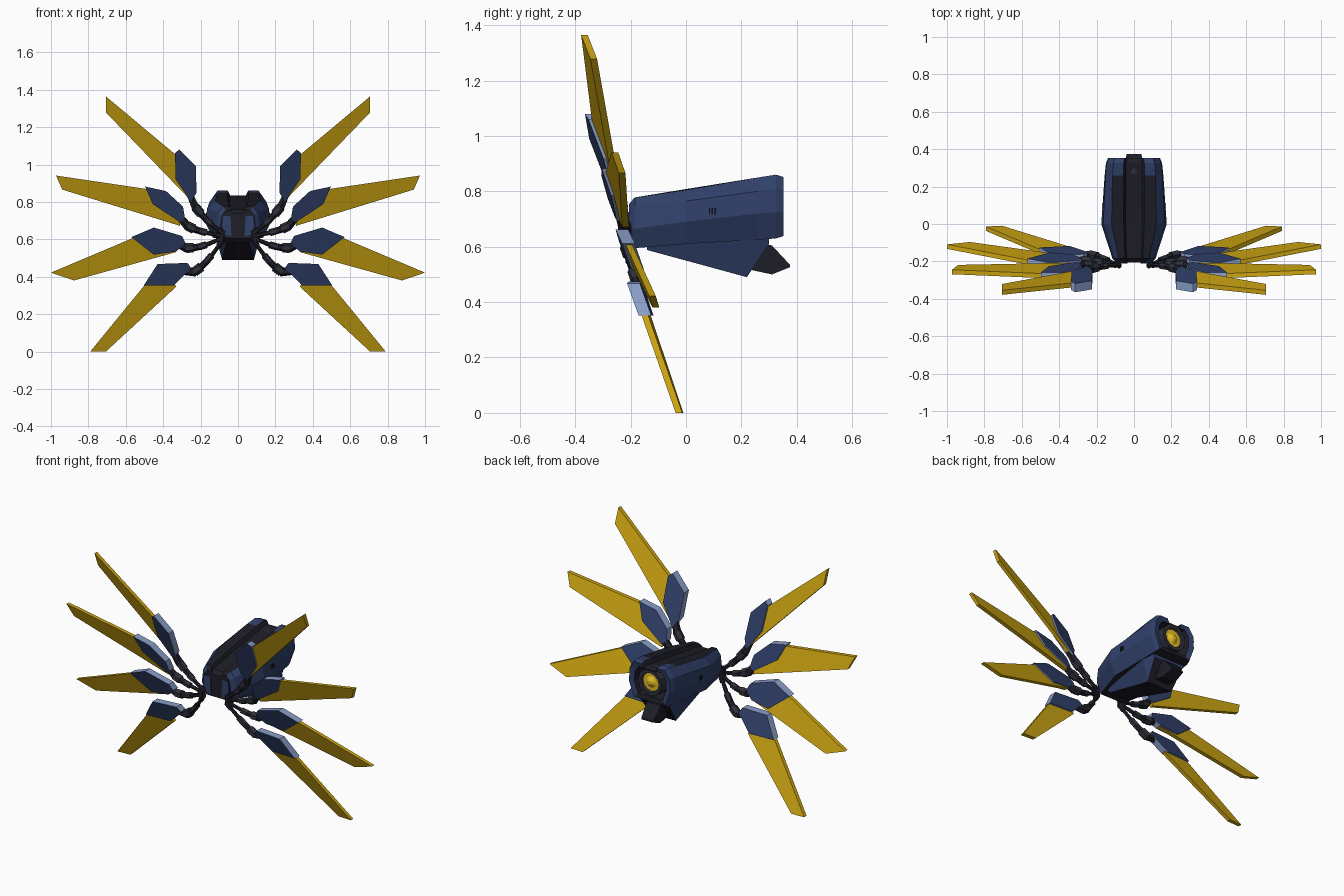
import bpy, bmesh, math
from mathutils import Vector

if "Cube" in bpy.data.objects:
    bpy.data.objects.remove(bpy.data.objects["Cube"])


def mat(name, rgb):
    m = bpy.data.materials.new(name)
    m.diffuse_color = (*rgb, 1)
    m.use_nodes = True
    m.node_tree.nodes["Principled BSDF"].inputs["Base Color"].default_value = m.diffuse_color
    return m


NAVY = mat("navy", (0.030, 0.052, 0.145))
DARK = mat("charcoal", (0.013, 0.013, 0.021))
STEEL = mat("pale steel blue", (0.25, 0.34, 0.58))
GOLD = mat("gold", (0.60, 0.37, 0.006))
GREY = mat("gunmetal", (0.028, 0.030, 0.042))
BRIGHT = mat("bright gold", (0.80, 0.52, 0.02))


def finish(bm, name, mats, mirror=False):
    bmesh.ops.recalc_face_normals(bm, faces=bm.faces[:])
    me = bpy.data.meshes.new(name)
    bm.to_mesh(me)
    bm.free()
    for m in mats:
        me.materials.append(m)
    ob = bpy.data.objects.new(name, me)
    bpy.context.collection.objects.link(ob)
    if mirror:
        ob.modifiers.new("Mirror", 'MIRROR')
    return ob


def loft(name, sections, mats, rule):
    """Skin mirrored half sections (y, [(x, z) from top to bottom]); rule gives the face material."""
    bm = bmesh.new()
    rings = []
    for y, half in sections:
        pts = half + [(-x, z) for x, z in reversed(half)]
        rings.append([bm.verts.new((x, y, z)) for x, z in pts])
    n, h = len(rings[0]), len(sections[0][1])
    for i in range(len(rings) - 1):
        for s in range(n):
            t = (s + 1) % n
            f = bm.faces.new((rings[i][s], rings[i][t], rings[i + 1][t], rings[i + 1][s]))
            seg = s if s < h else 2 * h - 2 - s    # same number on both sides, -1 is top centre
            f.material_index = rule(i, seg)
    for ring, i in ((rings[0], -1), (rings[-1], len(rings))):
        bm.faces.new(ring).material_index = rule(i, 0)
    return finish(bm, name, mats)


def plate(name, outline, place, t, mats):
    """Flat plate from a front outline, thickened along y; mats = face, rim."""
    bm = bmesh.new()
    a, b = ([bm.verts.new(place(x, z) + Vector((0, d, 0))) for x, z in outline] for d in (-t, t))
    bm.faces.new(a)
    bm.faces.new(b)
    for i in range(len(a)):
        j = (i + 1) % len(a)
        bm.faces.new((a[i], a[j], b[j], b[i])).material_index = len(mats) - 1
    return finish(bm, name, mats, True)


def rod(bm, p, q, r1, r2, sides=6, mi=0):
    d = q - p
    res = bmesh.ops.create_cone(bm, cap_ends=True, segments=sides, radius1=r1, radius2=r2, depth=d.length)
    rot = d.to_track_quat('Z', 'Y')
    for v in res["verts"]:
        v.co = rot @ v.co + (p + q) / 2
        for f in v.link_faces:
            f.material_index = mi


# Hull: grooved top, faceted sides, recessed tail
rear = [(.042, .835), (.055, .86), (.11, .86), (.145, .81), (.15, .725), (.115, .63)]


def inset(k, c=.745):
    return [(x * k, c + (z - c) * k) for x, z in rear]


hull = [
    (-.205, [(.030, .74), (.035, .755), (.065, .755), (.085, .73), (.095, .665), (.07, .605)]),
    (-.185, [(.040, .76), (.048, .778), (.08, .778), (.105, .745), (.115, .665), (.085, .595)]),
    (.0, [(.045, .785), (.055, .808), (.12, .805), (.165, .765), (.175, .69), (.135, .61)]),
    (.26, [(.043, .825), (.055, .85), (.115, .85), (.152, .80), (.157, .72), (.12, .625)]),
    (.325, rear), (.352, inset(.93)), (.345, inset(.72)), (.27, inset(.62))]
loft("hull", hull, [NAVY, DARK],
     lambda i, s: 1 if i in (-1, 6, 8) or s in (-1, 0, 5) or (s == 1 and i < 3) else 0)

# Keel under the hull with dark underside
loft("keel", [(-.14, [(.085, .61), (.06, .588)]),
              (.22, [(.125, .64), (.085, .49)]),
              (.30, [(.115, .64), (.10, .61)])], [NAVY, DARK],
     lambda i, s: 1 if s == 1 or i == -1 else 0)

# Dark tail fin box
loft("tail_fin", [(.20, [(.05, .60), (.045, .53)]),
                  (.24, [(.05, .61), (.045, .515)]),
                  (.31, [(.048, .605), (.043, .50)]),
                  (.375, [(.040, .535), (.040, .526)])], [DARK], lambda i, s: 0)

# Nose plates and flank vents
plate("nose_plate", [(.035, .615), (.07, .625), (.085, .67), (.08, .725), (.04, .725)],
      lambda x, z: Vector((x, -.207, z)), .004, [NAVY])
bm = bmesh.new()
for k in range(3):
    r = bmesh.ops.create_cube(bm, size=1)
    for v in r["verts"]:
        v.co = Vector((.168 + v.co.x * .006, .085 + k * .01 + v.co.y * .005, .727 + v.co.z * .025))
finish(bm, "flank_vent", [DARK], True)

# Engine: dark ring, bright dish and cone
bm = bmesh.new()
C = Vector((0, 0, .75))
N = 12
prof = [(.052, .32), (.060, .349), (.080, .349), (.082, .27)]
rings = [[bm.verts.new(C + Vector((r * math.cos(a), y, r * math.sin(a))))
          for a in (2 * math.pi * k / N for k in range(N))] for r, y in prof]
for a, b in zip(rings, rings[1:]):
    for k in range(N):
        bm.faces.new((a[k], a[(k + 1) % N], b[(k + 1) % N], b[k]))
finish(bm, "engine_ring", [GREY])
bm = bmesh.new()
rod(bm, C + Vector((0, .27, 0)), C + Vector((0, .335, 0)), .056, .056, N)
rod(bm, C + Vector((0, .335, 0)), C + Vector((0, .35, 0)), .035, .012, N)
finish(bm, "engine_glow", [BRIGHT])

# Wings: sideways lean, arm path, holder outline, blade outline (all x, z)
wings = {
    "top": (.22, [(.085, .635), (.16, .695), (.225, .765), (.262, .85)],
            [(.225, .99), (.315, 1.08), (.337, 1.06), (.333, .92), (.25, .80), (.222, .85)],
            [(.706, 1.364), (.706, 1.278), (.245, .80), (.26, .90), (.33, 1.05)]),
    "upper": (.10, [(.085, .618), (.19, .64), (.265, .665), (.33, .74)],
              [(.497, .882), (.385, .858), (.294, .775), (.283, .71), (.31, .692), (.455, .787)],
              [(.973, .941), (.94, .866), (.31, .672), (.305, .72), (.44, .862)]),
    "lower": (.03, [(.085, .605), (.19, .563), (.27, .55), (.34, .585)],
              [(.57, .612), (.45, .663), (.30, .618), (.28, .58), (.33, .535), (.45, .518)],
              [(1.0, .422), (.877, .38), (.33, .532), (.35, .60), (.55, .612)]),
    "bottom": (-.05, [(.085, .59), (.155, .495), (.225, .425), (.31, .43)],
               [(.505, .352), (.43, .468), (.27, .474), (.25, .445), (.345, .352)],
               [(.79, 0), (.706, 0), (.33, .347), (.38, .42), (.43, .44)]),
}
for name, (lean, path, holder, blade) in wings.items():
    z0 = path[0][1]

    def place(x, z):
        return Vector((x, -.22 + lean * (x - .08) - .39 * (z - z0), z))

    plate(name + "_blade", blade, place, .012, [GOLD])
    plate(name + "_holder", holder, place, .023, [NAVY, STEEL])
    # Jointed arm
    p = [place(*q) for q in path]
    bm = bmesh.new()
    rod(bm, p[0], p[1], .010, .013)
    rod(bm, p[0].lerp(p[1], -.1), p[0].lerp(p[1], .25), .016, .016)
    rod(bm, p[0].lerp(p[1], .8), p[1].lerp(p[2], .2), .019, .019, 6, 1)
    rod(bm, p[1], p[2], .017, .021)
    rod(bm, p[1].lerp(p[2], .6), p[2].lerp(p[3], .1), .026, .026, 6, 1)
    rod(bm, p[2], p[3], .024, .018)
    finish(bm, name + "_arm", [DARK, GREY], True)
